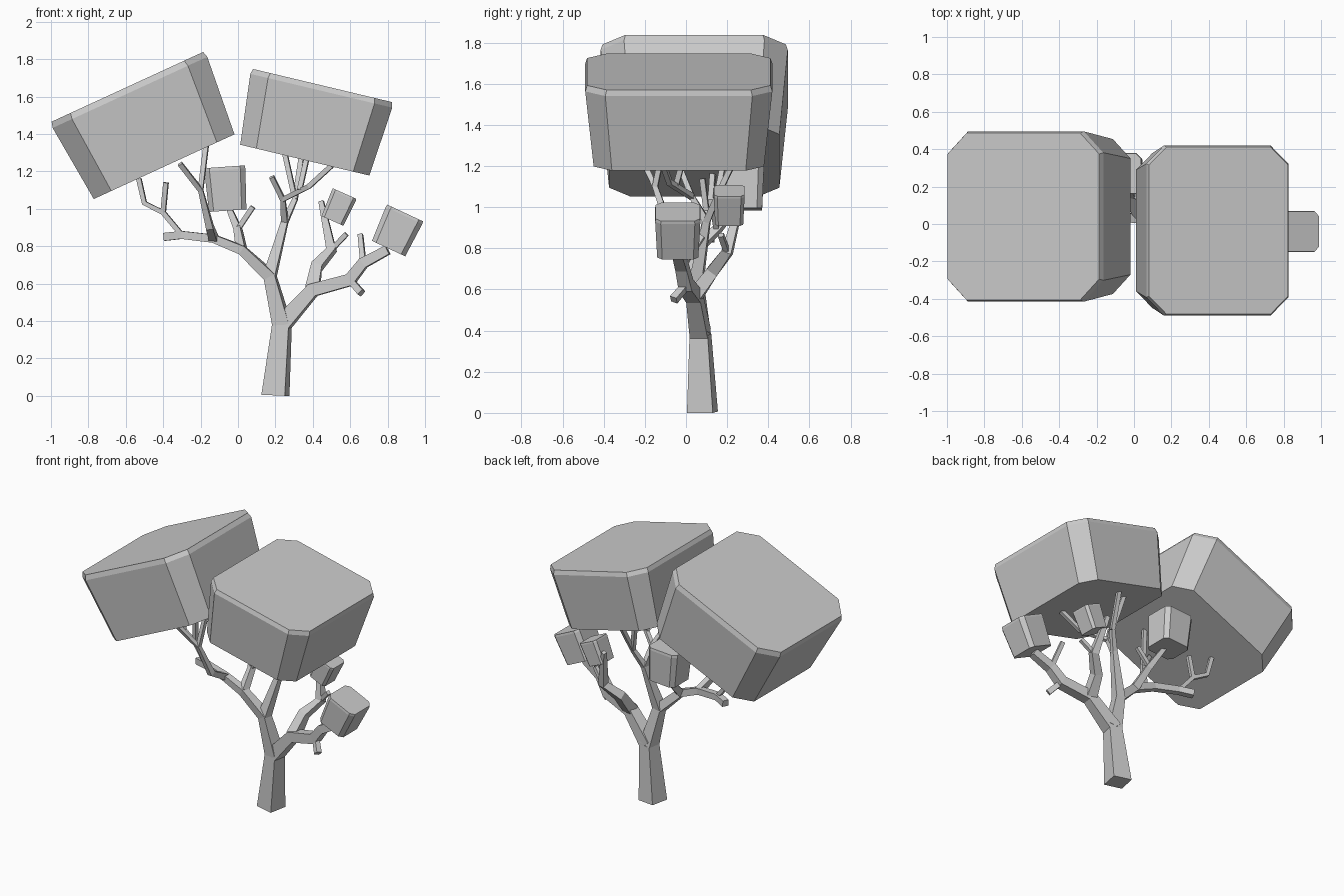
import bpy, bmesh
from math import radians
from mathutils import Vector

cube = bpy.data.objects.get("Cube")
if cube:
    bpy.data.objects.remove(cube, do_unlink=True)

shade = (.6, .6, .6, 1)
grey = bpy.data.materials.new("plain_grey")
grey.use_nodes = True
grey.diffuse_color = shade
grey.node_tree.nodes["Principled BSDF"].inputs["Base Color"].default_value = shade


def loft(name, rings):
    """Join matching rings with quads, cap both ends and make the object."""
    bm = bmesh.new()
    loops = [[bm.verts.new(point) for point in ring] for ring in rings]
    for lower, upper in zip(loops, loops[1:]):
        for i in range(len(lower)):
            bm.faces.new((lower[i - 1], lower[i], upper[i], upper[i - 1]))
    bm.faces.new(loops[0])
    bm.faces.new(loops[-1])
    bmesh.ops.recalc_face_normals(bm, faces=bm.faces)
    mesh = bpy.data.meshes.new(name)
    bm.to_mesh(mesh)
    bm.free()
    mesh.materials.append(grey)
    obj = bpy.data.objects.new(name, mesh)
    bpy.context.collection.objects.link(obj)
    return obj


def foliage(name, base, half_x, half_y, height, tilt):
    """Corner-cut block, narrower below, with a thin bevelled rim on top."""
    cut = half_x / 4
    edge = [(half_x, half_y - cut), (half_x - cut, half_y)]
    edge += [(-x, y) for x, y in reversed(edge)]
    edge += [(-x, -y) for x, y in edge]

    def ring(scale, level):
        return [(x * scale, y * scale, height * level) for x, y in edge]

    obj = loft(name, [ring(.91, 0), ring(1, .93), ring(.98, 1)])
    obj.location = base
    obj.rotation_euler.y = radians(tilt)


def limb(name, *joints, slim=1):
    """Square limb through the joints, thinner with height."""
    path = [Vector(joint) for joint in joints]
    facing = Vector((.2, 1, 0))
    rings = []
    for i, point in enumerate(path):
        before, after = path[max(i - 1, 0)], path[min(i + 1, len(path) - 1)]
        along = (after - before).normalized()
        side = along.cross(facing).normalized()
        other = side.cross(along)
        width = max(.013, slim * (.064 - .05 * point.z))
        corners = (side + other, side - other, -side - other, other - side)
        ring = [point + corner * width for corner in corners]
        for corner in ring:
            corner.z = max(corner.z, 0)
        rings.append(ring)
    loft(name, rings)


def twig(name, *joints):
    limb(name, *joints, slim=.5)


# Foliage blocks
foliage("large_foliage_right", (-.395, .04, 1.225), .455, .455, .47, -24.7)
foliage("large_foliage_left", (.357, -.035, 1.26), .39, .455, .41, 13.4)
foliage("small_foliage_back", (-.055, .27, .99), .11, .11, .235, -4)
foliage("small_foliage_middle", (.505, .21, .935), .07, .075, .16, 24)
foliage("small_foliage_left", (.805, -.04, .787), .108, .11, .21, 25)

# Joints shared by several limbs
fork = (.235, .07, .38)
crotch = (.17, .05, .64)
right_bend = (.02, .03, .78)
right_knuckle = (-.13, .04, .84)
right_outer = (-.3, .08, .86)
outer_split = (-.4, .1, .98)
front_split = (-.2, -.15, 1.1)
back_split = (0, .15, .89)
centre_top = (.25, .1, .93)
centre_front = (.24, .03, 1.05)
centre_back = (.305, .15, 1.05)
left_bend = (.4, .04, .565)
left_knuckle = (.6, 0, .62)
left_elbow = (.67, -.02, .71)
left_split = (.5, .2, .78)

# Trunk and main limbs
limb("trunk", (.2, .08, 0), fork)
limb("right_limb", fork, crotch, right_bend, right_knuckle, right_outer, (-.39, .12, .85))
limb("centre_limb", crotch, centre_top, centre_back)
limb("left_limb", fork, left_bend, left_knuckle, left_elbow, (.8, -.04, .78))

# Twigs on the right limb
twig("right_outer_twig", right_outer, outer_split, (-.5, .12, 1.03), (-.53, .13, 1.16))
twig("right_outer_fork", outer_split, (-.385, .08, 1.14))
limb("right_front_twig", right_knuckle, (-.15, -.08, .9), front_split, (-.31, -.22, 1.24))
twig("right_front_fork", front_split, (-.17, -.1, 1.34))
limb("back_twig", right_bend, back_split, (-.05, .25, 1.01))
twig("back_fork", back_split, (.08, .13, 1.01))

# Twigs on the centre limb
limb("centre_front_twig", centre_top, centre_front, (.18, -.02, 1.17))
twig("centre_front_fork", centre_front, (.38, -.08, 1.12), (.5, -.12, 1.23))
twig("centre_front_stub", (.33, -.05, 1.1), (.37, 0, 1.28))
twig("centre_back_twig", centre_back, (.25, .2, 1.3))
twig("centre_back_fork", centre_back, (.34, .26, 1.28))

# Twigs on the left limb
limb("left_back_twig", left_bend, (.42, .13, .69), left_split, (.445, .27, 1.04))
twig("left_back_fork", left_split, (.58, .17, .865))
twig("left_lower_stub", left_knuckle, (.66, -.06, .55))
twig("left_upper_stub", left_elbow, (.655, .08, .86))
